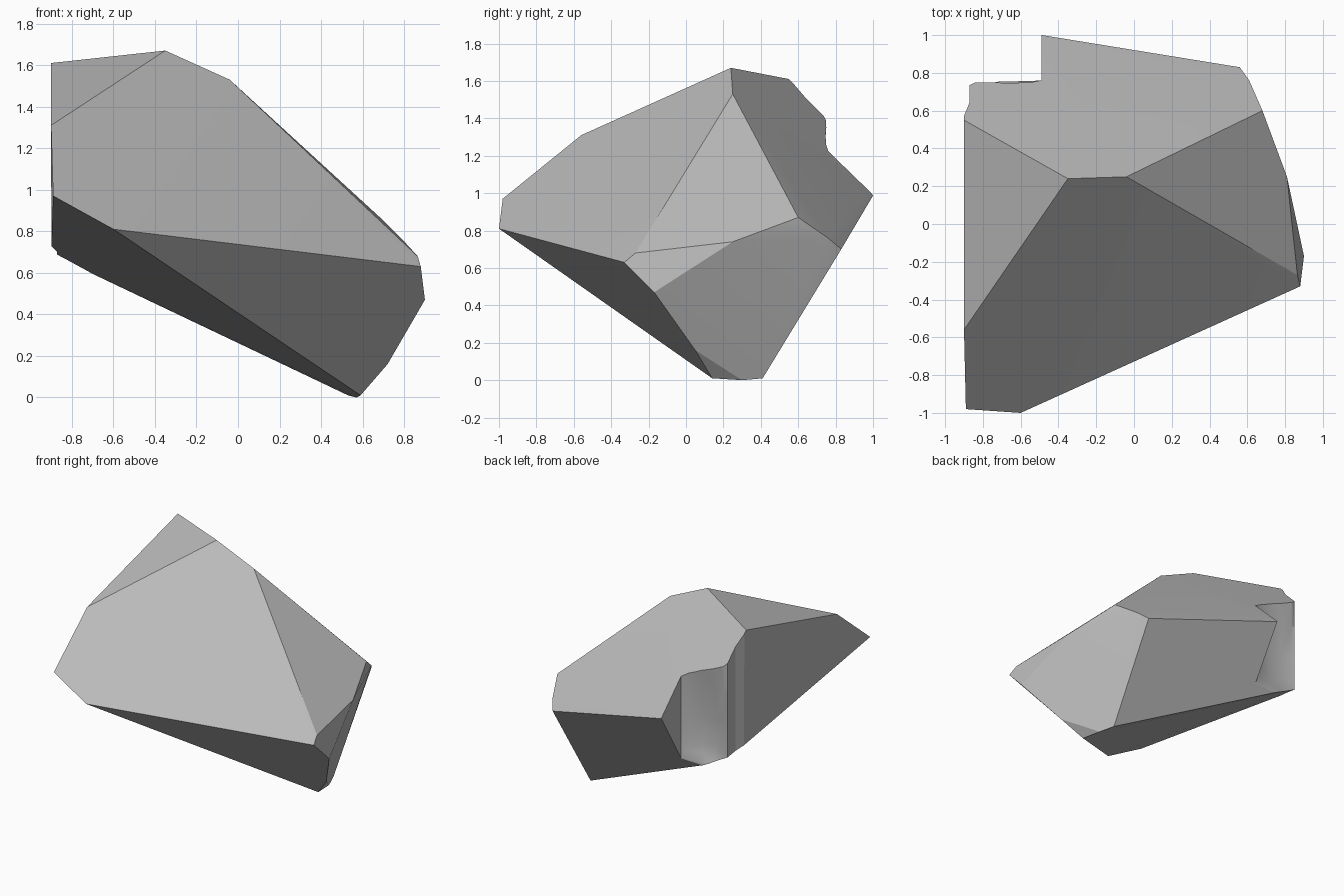
import bpy, bmesh, math

cube = bpy.data.objects.get("Cube")
if cube:
    bpy.data.objects.remove(cube, do_unlink=True)

# Stone colour
stone = bpy.data.materials.new("stone_grey")
GREY = (0.5, 0.5, 0.5, 1)
stone.diffuse_color = GREY
stone.use_nodes = True
stone.node_tree.nodes["Principled BSDF"].inputs["Base Color"].default_value = GREY


def add_object(name, bm):
    bmesh.ops.recalc_face_normals(bm, faces=bm.faces)
    mesh = bpy.data.meshes.new(name)
    bm.to_mesh(mesh)
    bm.free()
    obj = bpy.data.objects.new(name, mesh)
    bpy.context.collection.objects.link(obj)
    return obj


# Faceted boulder: hull of its corners, with nearly flat triangles merged
corners = [
    (-.35, .24, 1.67), (-.04, .25, 1.53), (-.9, .55, 1.61),             # crest
    (-.9, -.56, 1.31), (-.89, -.98, .97), (-.6, -1, .81),               # front right
    (.88, -.33, .63), (.865, -.27, .68), (.9, -.17, .47),               # front left tip
    (.81, .25, .74), (.68, .6, .87), (.61, .76, .76), (.56, .83, .7),   # left side
    (.72, .05, .16), (.59, .14, .01), (.57, .3, 0), (.53, .41, .01),    # foot
    (-.49, 1, .99), (-.9, 1.067, 1.1), (-.9, .82, .69),                 # back right
]
bm = bmesh.new()
for c in corners:
    bm.verts.new(c)
bmesh.ops.convex_hull(bm, input=bm.verts)
bmesh.ops.dissolve_limit(bm, angle_limit=math.radians(3),
                         verts=bm.verts, edges=bm.edges)
boulder = add_object("boulder", bm)
boulder.data.materials.append(stone)

# Chipped corner: plan outline lofted upwards, hollowed between its ends
outline = [(-.49, .76, 0), (-.55, .757, .6), (-.65, .755, 1), (-.76, .755, 1),
           (-.84, .75, .6), (-.87, .735, 0), (-.872, .64, 0), (-.905, .56, 0),
           (-1.2, .56, 0), (-1.2, 1.4, 0), (-.49, 1.4, 0)]
levels = [(.3, 0), (.6, 0), (.66, .02), (.74, .035), (.95, .04), (1.2, .02),
          (1.4, 0), (2, 0)]
bm = bmesh.new()
rings = [[bm.verts.new((x, y - hollow * dip, z)) for x, y, hollow in outline]
         for z, dip in levels]
n = len(outline)
for low, high in zip(rings, rings[1:]):
    for i in range(n):
        j = (i + 1) % n
        bm.faces.new((low[i], low[j], high[j], high[i]))
bm.faces.new(rings[0])
bm.faces.new(rings[-1])
cutter = add_object("chip_cutter", bm)
cutter.hide_render = True
cutter.data.materials.append(stone)

chip = boulder.modifiers.new("chip", "BOOLEAN")
chip.operation = "DIFFERENCE"
chip.solver = "EXACT"
chip.object = cutter
bpy.ops.object.select_all(action="DESELECT")
boulder.select_set(True)
bpy.context.view_layer.objects.active = boulder
bpy.ops.object.modifier_apply(modifier=chip.name)
bpy.data.objects.remove(cutter, do_unlink=True)

# Smooth hollow, crisp facets
bpy.ops.object.shade_smooth_by_angle(angle=math.radians(20))
